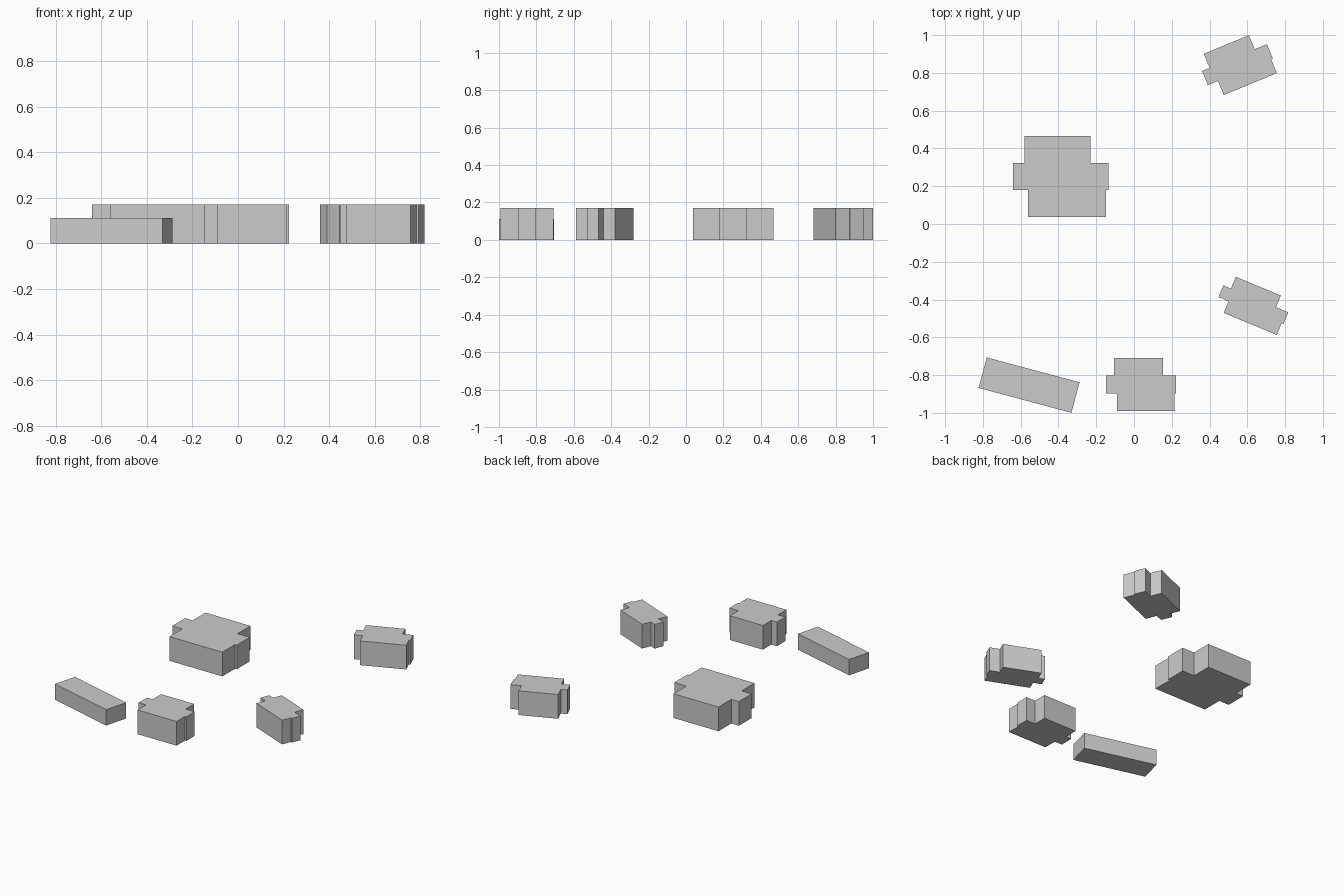
import bpy, bmesh, math

if "Cube" in bpy.data.objects:
    bpy.data.objects.remove(bpy.data.objects["Cube"])

wall = bpy.data.materials.new("light grey")
wall.diffuse_color = (0.6, 0.6, 0.6, 1)
wall.use_nodes = True
wall.node_tree.nodes["Principled BSDF"].inputs["Base Color"].default_value = wall.diffuse_color


def prism(name, outline, height, loc, angle):
    """Extrude a flat outline upward from the ground and place it."""
    bm = bmesh.new()
    base = bm.faces.new([bm.verts.new((x, y, 0)) for x, y in outline])
    top = bmesh.ops.extrude_face_region(bm, geom=[base])["geom"]
    verts = [v for v in top if isinstance(v, bmesh.types.BMVert)]
    bmesh.ops.translate(bm, verts=verts, vec=(0, 0, height))
    bmesh.ops.recalc_face_normals(bm, faces=bm.faces)
    mesh = bpy.data.meshes.new(name)
    bm.to_mesh(mesh)
    bm.free()
    mesh.materials.append(wall)
    ob = bpy.data.objects.new(name, mesh)
    ob.location = (loc[0], loc[1], 0)
    ob.rotation_euler.z = math.radians(angle)
    bpy.context.collection.objects.link(ob)


# House plan: three equal bands, front to back, as (left, right) of the half width
BANDS = [(-0.69, 0.945), (-1.0, 1.0), (-0.765, 0.623)]


def house(name, half_w, half_d, loc, angle):
    left, right = [], []
    for i, (a, b) in enumerate(BANDS):
        for k in (i, i + 1):
            y = half_d * (2 * k / 3 - 1)
            left.append((a * half_w, y))
            right.append((b * half_w, y))
    prism(name, right + left[::-1], 0.171, loc, angle)


# Four houses sharing one plan
house("large_house", 0.2525, 0.215, (-0.3875, 0.252), 0)
house("front_house", 0.186, 0.141, (0.0375, -0.85), 0)
house("back_right_house", 0.186, 0.121, (0.5475, 0.8435), 22.5)
house("right_house", 0.186, 0.1005, (0.632, -0.427), -22.5)

# Low plain shed
L, W = 0.2545, 0.0835
prism("long_shed", [(-L, -W), (L, -W), (L, W), (-L, W)], 0.112, (-0.5555, -0.853), -15)
